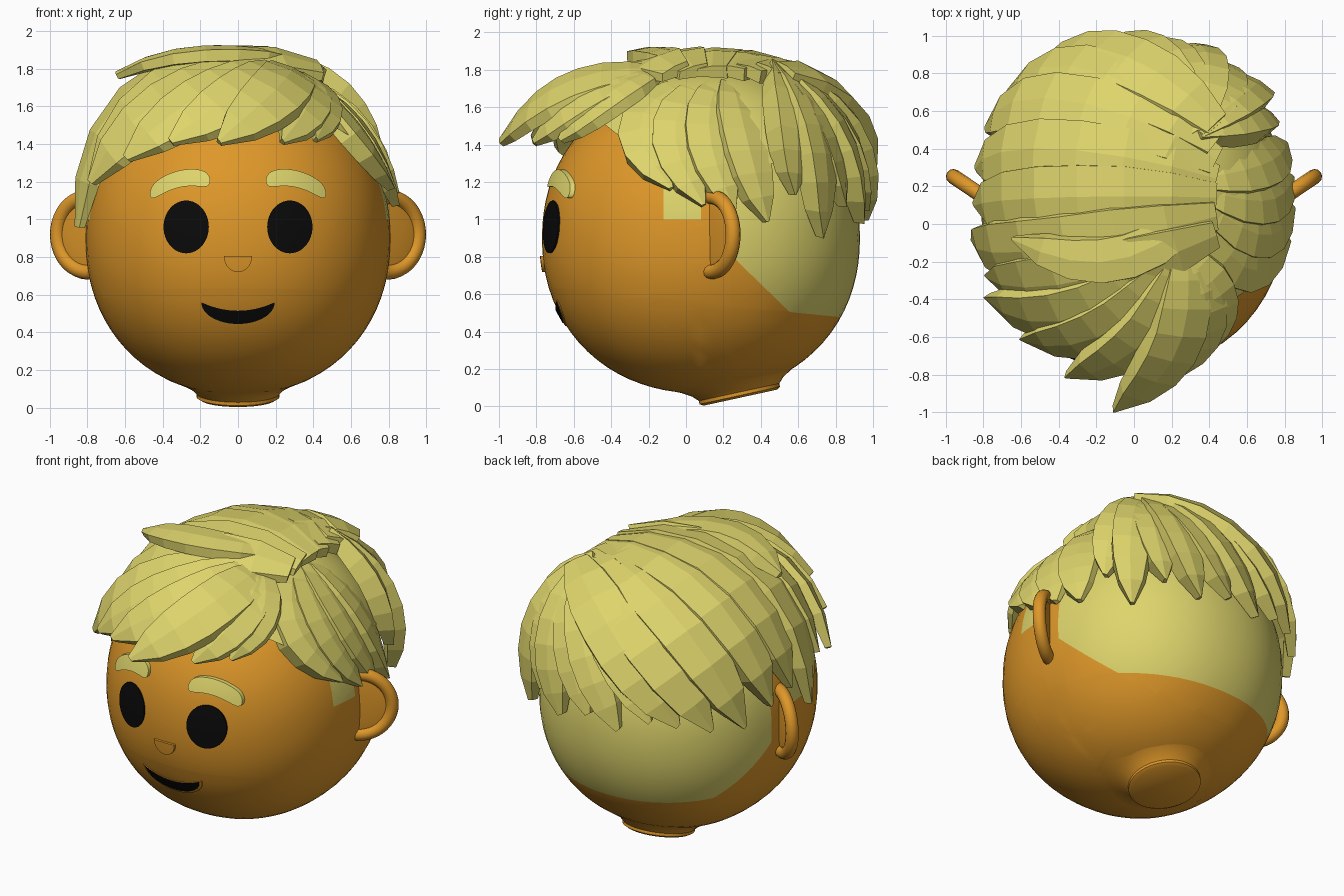
import bpy, bmesh, math
from mathutils import Vector, Matrix

if "Cube" in bpy.data.objects:
    bpy.data.objects.remove(bpy.data.objects["Cube"])


def material(name, rgb):
    m = bpy.data.materials.new(name)
    m.use_nodes = True
    m.diffuse_color = (*rgb, 1)
    m.node_tree.nodes["Principled BSDF"].inputs["Base Color"].default_value = (*rgb, 1)
    return m


SKIN = material("orange skin", (0.73, 0.31, 0.022))
HAIR = material("blond hair", (0.73, 0.66, 0.15))
BLACK = material("black", (0.003, 0.003, 0.003))

HEAD = Vector((0, 0.08, 0.9))
HEAD_R = Vector((0.81, 0.85, 0.83))
HEAD_POWER = 2.13
CROWN = Vector((0, 0.08, 0.9))
CROWN_R = Vector((0.86, 0.9, 0.96))
POWER = 2.25


def finish(name, bm, mats, smooth=None):
    bmesh.ops.recalc_face_normals(bm, faces=bm.faces)
    mesh = bpy.data.meshes.new(name)
    bm.to_mesh(mesh)
    bm.free()
    obj = bpy.data.objects.new(name, mesh)
    bpy.context.collection.objects.link(obj)
    for m in mats:
        mesh.materials.append(m)
    if smooth:
        bpy.ops.object.select_all(action='DESELECT')
        obj.select_set(True)
        bpy.context.view_layer.objects.active = obj
        bpy.ops.object.shade_smooth_by_angle(angle=math.radians(smooth))


def cut(bm, point, normal, remove=False):
    geom = bm.verts[:] + bm.edges[:] + bm.faces[:]
    bmesh.ops.bisect_plane(bm, geom=geom, plane_co=point, plane_no=normal, clear_inner=remove)


def reach(d, radii, power):
    """distance from the centre to a rounded shell along d"""
    return sum(abs(c / r) ** power for c, r in zip(d, radii)) ** (-1 / power)


def shell(d):
    return reach(d, CROWN_R, POWER)


# Head, with the hair line cut in and coloured by position
bm = bmesh.new()
bmesh.ops.create_uvsphere(bm, u_segments=64, v_segments=40, radius=1)
for v in bm.verts:
    v.co = HEAD + v.co * reach(v.co, HEAD_R, HEAD_POWER)
for y in (-0.12, 0.08, 0.24):
    cut(bm, (0, y, 0), (0, 1, 0))
cut(bm, (0, 0, 1), (0, 0, 1))
cut(bm, (0, 0.25, 0.8), (0, 0.97, 1))
cut(bm, (0, 0, 0.56), (0, 0.1, 1))
for f in bm.faces:
    c = f.calc_center_median()
    nape = c.y > 0.24 and c.z > 0.8 - 0.97 * (c.y - 0.25) and c.z > 0.56 - 0.1 * c.y
    sideburn = -0.12 < c.y < 0.08 and c.z > 1
    f.material_index = int(nape or sideburn)
finish("head", bm, [SKIN, HAIR], 40)

# Neck stub, turned from a flared profile
bm = bmesh.new()
prev = None
tilt = Matrix.Translation((0, 0.29, 0.047)) @ Matrix.Rotation(math.radians(12.3), 4, 'X')
for r, h in ((0.2, 0), (0.22, 0.012), (0.22, 0.03), (0.25, 0.06), (0.3, 0.09), (0.4, 0.135)):
    ring = [bm.verts.new(tilt @ Vector((r * math.cos(a * math.tau / 40), r * math.sin(a * math.tau / 40), h)))
            for a in range(40)]
    if prev:
        for i in range(40):
            j = (i + 1) % 40
            bm.faces.new((prev[i], prev[j], ring[j], ring[i]))
    else:
        bm.faces.new(ring)
    prev = ring
finish("neck", bm, [SKIN], 40)

# Ears: a round C-shaped rim around a thin dish
for side, label in ((1, "left"), (-1, "right")):
    centre = Vector((side * 0.792, 0.14, 0.92))
    out = Vector((side * 0.83, 0.56, 0))
    curve = bpy.data.curves.new(label + "_ear_rim", 'CURVE')
    curve.dimensions = '3D'
    curve.bevel_depth = 0.04
    curve.bevel_resolution = 4
    curve.use_fill_caps = True
    spline = curve.splines.new('POLY')
    spline.points.add(24)
    for i, p in enumerate(spline.points):
        a = math.radians(-105 + 210 * i / 24)
        p.co = (*(centre + 0.2 * (out * math.cos(a) + Vector((0, 0, math.sin(a))))), 1)
    spline.use_smooth = True
    curve.materials.append(SKIN)
    bpy.context.collection.objects.link(bpy.data.objects.new(label + "_ear_rim", curve))

    bm = bmesh.new()
    bmesh.ops.create_uvsphere(bm, u_segments=32, v_segments=16, radius=1)
    flat = out.cross(Vector((0, 0, 1)))
    for v in bm.verts:
        v.co = centre + out * v.co.x * 0.2 + flat * v.co.y * 0.02 + Vector((0, 0, v.co.z * 0.2))
    finish(label + "_ear_dish", bm, [SKIN], 60)


# Face details: curved plates laid on the front of the head
def on_face(x, z, lift):
    k = 1 - abs(x / HEAD_R.x) ** HEAD_POWER - abs((z - HEAD.z) / HEAD_R.z) ** HEAD_POWER
    return Vector((x, HEAD.y - HEAD_R.y * k ** (1 / HEAD_POWER) - lift, z))


def face_plate(name, mat, x0, x1, low, high, lift, columns=24, rows=6):
    """low and high give z for a position u running from -1 to 1"""
    bm = bmesh.new()
    layers = []
    for depth in (lift, -0.02):
        grid = []
        for i in range(columns + 1):
            u = -math.cos(math.pi * i / columns)
            x = x0 + (x1 - x0) * (u + 1) / 2
            lo, hi = low(u), high(u)
            grid.append([bm.verts.new(on_face(x, lo + (hi - lo) * j / rows, depth)) for j in range(rows + 1)])
        for i in range(columns):
            for j in range(rows):
                bm.faces.new((grid[i][j], grid[i + 1][j], grid[i + 1][j + 1], grid[i][j + 1]))
        layers.append([c[0] for c in grid] + [c[-1] for c in reversed(grid)])
    a, b = layers
    for i in range(len(a)):
        j = (i + 1) % len(a)
        bm.faces.new((a[i], a[j], b[j], b[i]))
    bmesh.ops.remove_doubles(bm, verts=bm.verts, dist=0.0004)
    finish(name, bm, [mat], 40)


def arc(u):
    return math.sqrt(max(0, 1 - u * u))


for side, label in ((1, "left"), (-1, "right")):
    x = side * 0.275
    face_plate(label + "_eye", BLACK, x - 0.12, x + 0.12,
               lambda u: 0.96 - 0.14 * arc(u), lambda u: 0.96 + 0.14 * arc(u), 0.008)
    def brow(u, s=side):
        return 1.215 - 0.035 * s * u - 0.045 * u * u
    def half(u):
        return 0.045 * (1 - u ** 8) ** 0.5 if abs(u) < 1 else 0
    x = side * 0.308
    face_plate(label + "_eyebrow", HAIR, x - 0.16, x + 0.16,
               lambda u: brow(u) - half(u), lambda u: brow(u) + half(u), 0.025)
face_plate("nose", SKIN, -0.075, 0.075, lambda u: 0.805 - 0.085 * arc(u), lambda u: 0.805, 0.015)
face_plate("lips", SKIN, -0.215, 0.215, lambda u: 0.57 - 0.14 * arc(u),
           lambda u: 0.52 + 0.05 * u * u, 0.005)
face_plate("mouth", BLACK, -0.195, 0.195, lambda u: 0.56 - 0.115 * arc(u),
           lambda u: 0.515 + 0.045 * u * u, 0.009)


# Hair: tapered locks that follow a rounded shell around the head
def tip_at(azimuth, z):
    a = math.radians(azimuth)
    flat = Vector((math.cos(a), math.sin(a), 0))
    k = (1 - abs((z - CROWN.z) / CROWN_R.z) ** POWER) ** (1 / POWER)
    p = CROWN + flat * shell(flat) * k
    p.z = z
    return p


TAPER = (0.45, 0.75, 0.95, 1, 1, 0.9, 0.65, 0.1)
SECTION = ((-1, -1), (-0.88, -0.3), (0, 0), (0.88, 0.15), (1, -1))


def lock(name, start, tip, width, lift=0.0, sway=0.0, thick=0.08, roll=0.0):
    s, e = Vector(start) - CROWN, Vector(tip) - CROWN
    ds, de = s.normalized(), e.normalized()
    extra = s.length - shell(ds), e.length - shell(de)
    across = (de - ds).cross(ds.lerp(de, 0.5)).normalized()
    n = len(TAPER) - 1
    path = []
    for i in range(n + 1):
        t = i / n
        hump = math.sin(math.pi * t)
        d = (ds.slerp(de, t) + across * sway * hump).normalized()
        path.append(CROWN + d * (shell(d) + extra[0] * (1 - t) + extra[1] * t + lift * hump))
    bm = bmesh.new()
    prev = None
    for i, p in enumerate(path):
        along = (path[min(i + 1, n)] - path[max(i - 1, 0)]).normalized()
        normal = (p - CROWN).normalized()
        normal = (normal - along * normal.dot(along)).normalized()
        lateral = along.cross(normal)
        w = width * TAPER[i]
        h = thick * (0.4 + 0.6 * TAPER[i])
        ring = [bm.verts.new(p + lateral * a * w + normal * (b * h + roll * a * w - (a * w) ** 2 / 1.8))
                for a, b in SECTION]
        if prev:
            for k in range(len(ring)):
                j = (k + 1) % len(ring)
                bm.faces.new((prev[k], prev[j], ring[j], ring[k]))
        else:
            bm.faces.new(ring)
        prev = ring
    bm.faces.new(prev)
    finish(name, bm, [HAIR])


# Under layer that closes gaps between locks
bm = bmesh.new()
bmesh.ops.create_uvsphere(bm, u_segments=32, v_segments=20, radius=1)
for v in bm.verts:
    v.co = CROWN + v.co * shell(v.co) * 0.96
cut(bm, (0, 0, 1.3), (0, 0, 1), True)
cut(bm, (0, -0.45, 1.52), (0, 0.8, 1), True)
finish("hair_under_layer", bm, [HAIR], 40)

# Side fan, curving forward before it falls
side_fan = ((-11, 1.17), (1, 1.08), (12, 1.05), (24, 0.99))
for i, (az, z) in enumerate(side_fan):
    lock(f"side_lock_{i + 1}", (0.36, 0.06 + 0.06 * i, 1.74), tip_at(az, z), 0.14, 0.01, 0.25 - 0.06 * i)

# Back fan, standing out from the head
back_fan = ((35, 1.13), (46, 0.9), (59, 1.07), (73, 0.98), (87, 1.05), (101, 1.0), (114, 1.08))
for i, (az, z) in enumerate(back_fan):
    lock(f"back_lock_{i + 1}", (0.34, 0.5, 1.84), tip_at(az, z), 0.125, 0.03 + 0.02 * (i % 2), 0.03, 0.11)

# Long locks swept over the top to the other side
sweep = ((205, 1.2), (192, 0.95), (179, 1.13), (166, 1.08), (152, 1.0), (138, 1.02), (125, 1.06))
for i, (az, z) in enumerate(sweep):
    lock(f"sweep_lock_{i + 1}", (0.44, -0.06 + 0.1 * i, 1.82), tip_at(az, z) * 1.01, 0.19,
         0.01 + 0.008 * i, 0, 0.09)

# Fringe
fringe = (((-0.79, -0.4, 1.2), 0.19), ((-0.6, -0.62, 1.33), 0.18), ((-0.36, -0.82, 1.42), 0.17),
          ((-0.1, -1.0, 1.42), 0.17), ((0.24, -0.82, 1.42), 0.14), ((0.42, -0.68, 1.43), 0.11))
for i, (tip, w) in enumerate(fringe):
    lock(f"fringe_lock_{i + 1}", (0.28, -0.15, 1.8), tip, w, 0.03, -0.1)

# Raised lock on top, tipped up towards the front
lock("top_lock", (0.37, 0.08, 1.82), (-0.65, -0.08, 1.78), 0.13, 0.01, -0.18, 0.09, -0.35)
